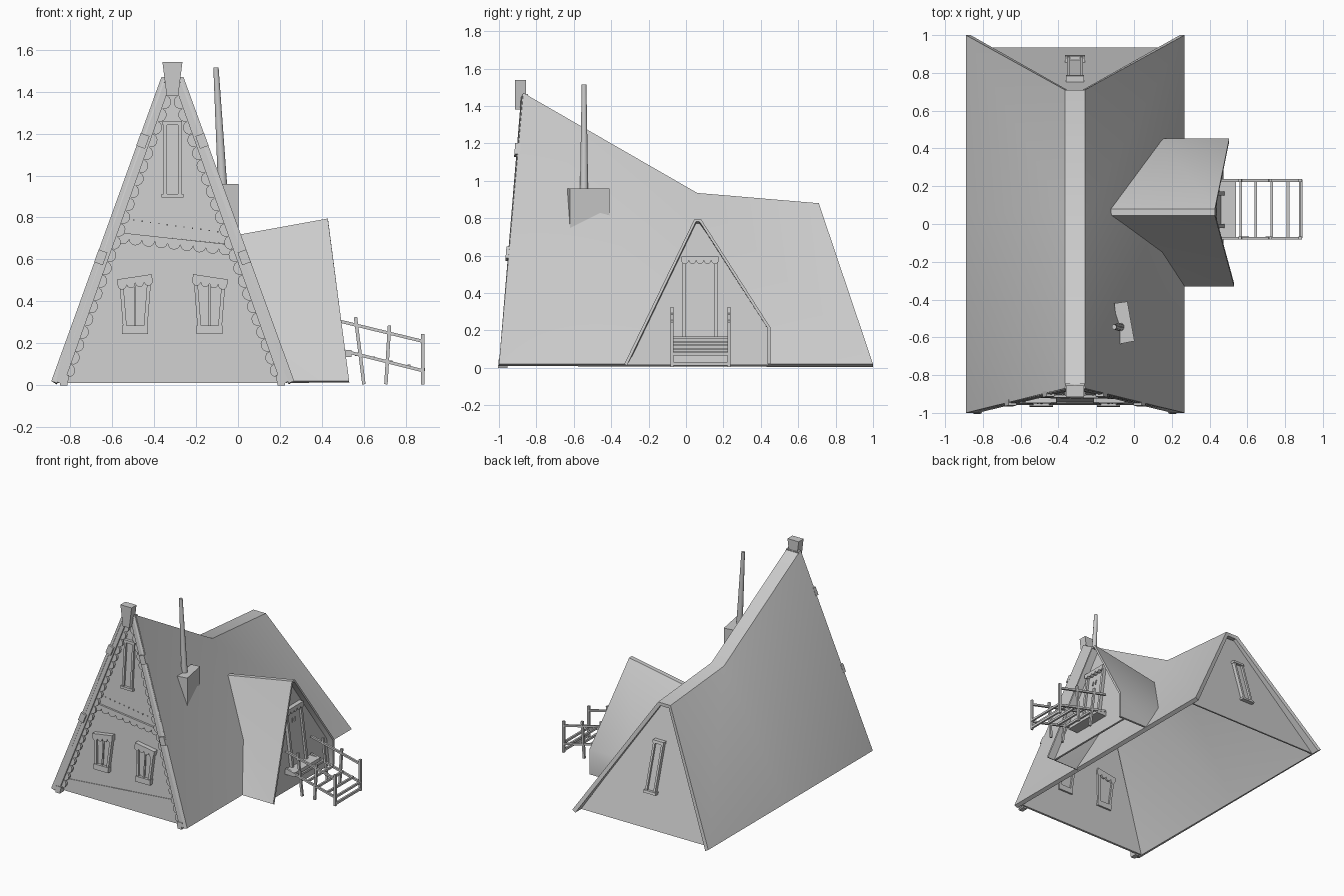
import bpy, bmesh, math
from mathutils import Vector, Matrix

if "Cube" in bpy.data.objects:
    bpy.data.objects.remove(bpy.data.objects["Cube"])

CX = -0.3125                      # centre line of the main house


def finish(name, bm, recalc=True):
    if recalc:
        bmesh.ops.recalc_face_normals(bm, faces=bm.faces[:])
    me = bpy.data.meshes.new(name)
    bm.to_mesh(me)
    bm.free()
    ob = bpy.data.objects.new(name, me)
    bpy.context.collection.objects.link(ob)
    return ob


# facade planes: (across, height, outward depth) -> world
def front(u, z, d): return (u, -0.955 + 0.085 * z - d, z)
def front_mirror(u, z, d): return front(2 * CX - u, z, d)
def back(u, z, d): return (u, 0.938 - 0.3 * z + d, z)
def porch(u, z, d): return (0.475 - 0.126 * z + d, u, z)
def upright(u, z, d): return (u, d, z)
def flat(u, v, d): return (u, v, d)


def plate(name, plane, pts, d0, d1):
    """Outline on a plane, given thickness."""
    bm = bmesh.new()
    a = [bm.verts.new(plane(u, z, d0)) for u, z in pts]
    b = [bm.verts.new(plane(u, z, d1)) for u, z in pts]
    bm.faces.new(a)
    bm.faces.new(b)
    n = len(pts)
    for i in range(n):
        bm.faces.new((a[i], a[(i + 1) % n], b[(i + 1) % n], b[i]))
    return finish(name, bm)


def rect(u0, z0, u1, z1):
    return [(u0, z0), (u1, z0), (u1, z1), (u0, z1)]


def scallop(p0, p1, n, backing, bulge):
    """Outline with n lobes on the right of p0->p1 and a straight backing on the left."""
    p0, p1 = Vector(p0), Vector(p1)
    step = (p1 - p0) / n
    side = Vector((step.y, -step.x)).normalized()
    pts = [p0]
    for i in range(n):
        for k in range(1, 7):
            t = math.pi * k / 6
            pts.append(p0 + step * (i + (1 - math.cos(t)) / 2) + side * bulge * math.sin(t))
    pts += [p1 - side * backing, p0 - side * backing]
    return [tuple(p) for p in pts]


def smooth(ob):
    bpy.ops.object.select_all(action='DESELECT')
    ob.select_set(True)
    bpy.context.view_layer.objects.active = ob
    for m in list(ob.modifiers):
        bpy.ops.object.modifier_apply(modifier=m.name)
    bpy.ops.object.shade_smooth_by_angle(angle=math.radians(40))


def rod(name, a, b, r1, r2=None, sides=4):
    a, b = Vector(a), Vector(b)
    bm = bmesh.new()
    bmesh.ops.create_cone(bm, cap_ends=True, segments=sides, radius1=r1,
                          radius2=r2 or r1, depth=(b - a).length)
    bm.transform(Matrix.Rotation(math.pi / sides, 4, 'Z'))
    m = (b - a).to_track_quat('Z', 'Y').to_matrix().to_4x4()
    m.translation = (a + b) / 2
    bm.transform(m)
    return finish(name, bm)


def roof_sheet(name, rows, flipped, thick):
    """Rows of points across the roof skinned together; flipped columns use the other diagonal."""
    bm = bmesh.new()
    v = [[bm.verts.new(p) for p in r] for r in rows]
    for i in range(len(v) - 1):
        for j in range(len(v[0]) - 1):
            a, b, c, d = v[i][j], v[i][j + 1], v[i + 1][j + 1], v[i + 1][j]
            for tri in (((a, b, d), (b, c, d)) if j in flipped else ((a, b, c), (a, c, d))):
                bm.faces.new(tri)
    bm.normal_update()
    if sum(f.normal.z for f in bm.faces) < 0:
        bmesh.ops.reverse_faces(bm, faces=bm.faces[:])
    ob = finish(name, bm, False)
    mod = ob.modifiers.new("thickness", 'SOLIDIFY')
    mod.thickness, mod.offset = thick, -1
    smooth(ob)
    return ob


# main roof with sagging ridge
roof_sheet("main_roof", [[(-0.89, yb, 0.02), (-0.365, yr, zr), (-0.26, yr, zr), (0.268, yb, 0.02)]
           for yb, yr, zr in ((-1, -0.87, 1.47), (0.06, 0.06, 0.935), (1, 0.71, 0.88))], (0,), 0.03)

# gable walls
plate("front_wall", front, [(CX - .545, .01), (CX + .545, .01), (CX + .03, 1.42), (CX - .03, 1.42)], -0.012, 0)
plate("back_wall", back, [(CX - .55, .01), (CX + .55, .01), (CX + .05, .85), (CX - .05, .85)], -0.012, 0)
plate("front_plinth", front, [(CX - .53, .01), (CX + .53, .01), (CX + .47, .18), (CX - .51, .1)], 0, 0.005)
plate("upper_gable_cladding", front,
      [(-.585, .73), (-.02, .67), (CX + .03, 1.4), (CX - .03, 1.4)], 0, 0.01)
plate("gable_scallop_trim", front, scallop((-.58, .705), (-.03, .645), 9, .025, .028), 0, 0.024)
for i in range(13):
    u, z = -.54 + .04 * i, .79 - .0055 * i
    plate("gable_peg", front, rect(u, z, u + .006, z + .006), 0.008, 0.018)


# barge boards, scallops and clamps on both slopes
def slope_x(z, inset): return CX - .5775 + .362 * (z - .02) + inset


for side, pl in (("left", front), ("right", front_mirror)):
    plate(side + "_barge_board", pl, [(slope_x(.03, .003), .03), (slope_x(0, .065), 0.0),
          (slope_x(1.46, .055), 1.46), (slope_x(1.465, .003), 1.465)], 0.015, 0.046)
    plate(side + "_barge_scallops", pl,
          scallop((slope_x(.04, .065), .04), (slope_x(1.38, .06), 1.38), 22, .01, .03), 0.014, 0.034)
    plate(side + "_barge_foot", pl, [(slope_x(.05, .03), .05), (slope_x(.01, .045), .0),
          (slope_x(.01, .08), .0), (slope_x(.05, .075), .05)], 0.0, 0.05)
    for z in (.61, 1.165):
        c = Vector((slope_x(z, .022), z))
        t = Vector((.34, .94)) * .032
        w = Vector((.94, -.34)) * .022
        plate(side + "_barge_clamp", pl, [tuple(p) for p in (c - t - w, c - t + w, c + t + w, c + t - w)],
              0.03, 0.06)
plate("ridge_finial", upright, [(-.34, 1.38), (-.285, 1.38), (-.265, 1.54), (-.36, 1.54)], -.915, -.855)


# framed window, optionally tapered, with a scalloped hood
def window(name, pl, cx, z0, z1, wb, wt, bar, hood):
    b, t = wb / 2, wt / 2
    plate(name + "_pane", pl, [(cx - b, z0), (cx + b, z0), (cx + t, z1), (cx - t, z1)], 0, 0.012)
    for s in (-1, 1):
        plate(name + "_jamb", pl, [(cx + s * b, z0), (cx + s * (b - bar), z0),
              (cx + s * (t - bar), z1), (cx + s * t, z1)], -0.025, 0.028)
    if hood:
        plate(name + "_mullion", pl, rect(cx - .005, z0, cx + .005, z1), 0, 0.022)
        plate(name + "_sill", pl, rect(cx - b - .006, z0 - .005, cx + b + .006, z0 + .035), -0.025, 0.034)
        plate(name + "_hood", pl, scallop((cx - t - .008, z1 - .015), (cx + t + .008, z1 + .01), 4, .03, .022),
              -0.025, 0.036)
    else:
        plate(name + "_sill", pl, rect(cx - b - .01, z0 - .01, cx + b + .01, z0 + .008), -0.025, 0.032)
        plate(name + "_head", pl, rect(cx - t - .004, z1 - .01, cx + t + .004, z1 + .01), -0.025, 0.032)


window("lower_left_window", front, -.49, .25, .49, .112, .15, .018, True)
window("lower_right_window", front_mirror, -.49, .25, .49, .112, .15, .018, True)
window("attic_window", front, CX, .905, 1.25, .085, .085, .016, False)
window("back_window", back, CX, .265, .61, .085, .085, .016, False)

# stove pipe chimney
plate("chimney_base", flat, [(-.105, -.42), (-.035, -.41), (.003, -.62), (-.075, -.635)], .72, .96)
smooth(rod("chimney_pipe", (-.073, -.545, .94), (-.105, -.545, 1.515), .023, .013, 12))

# side porch roof, uneven gable: front x, y, front z, back x, back z
prof = [(.53, -.33, .02, .25, .02), (.428, .045, .795, -.14, .692), (.428, .08, .795, -.14, .692),
        (.504, .452, .215, .13, .215), (.504, .452, .02, .245, .02)]
roof_sheet("porch_roof", [[(xf, y, zf) for xf, y, zf, xb, zb in prof],
                          [(xb, y, zb) for xf, y, zf, xb, zb in prof]], (), 0.016)
plate("porch_wall", porch, [(-.315, .015), (.44, .015), (.44, .205), (.075, .775), (.05, .775)], -0.015, 0)

# door
plate("door_leaf", porch, rect(-.01, .165, .16, .57), -0.01, 0.008)
for u in (-.02, .152):
    plate("door_jamb", porch, rect(u, .165, u + .02, .57), -0.01, 0.024)
plate("door_hood", porch, scallop((-.025, .575), (.175, .575), 5, .02, .02), -0.01, 0.035)
for u in (.055, .085):
    plate("door_peephole_trim", porch, [(u - .006, .475), (u, .475), (u + .006, .505), (u, .505)], 0, 0.015)

# landing, stair treads and railings
plate("porch_landing", flat, rect(.42, -.08, .54, .235), .135, .168)
for x in (.565, .645, .73, .815, .885):
    z = .15 - .23 * (x - .56)
    plate("stair_tread", flat, rect(x - .007, -.075, x + .007, .235), z - .008, z + .008)
plate("stair_ground_bar", flat, rect(.874, -.075, .888, .235), .012, .03)
for y in (-.075, .23):
    rod("upper_rail", (.46, y, .312), (.88, y, .21), .0105)
    rod("lower_rail", (.46, y, .175), (.88, y, .07), .0105)
    for xa, xb, zt in ((.6, .56, .325), (.705, .722, .285), (.88, .88, .245)):
        rod("rail_post", (xa, y, .005), (xb, y, zt), .0115)
